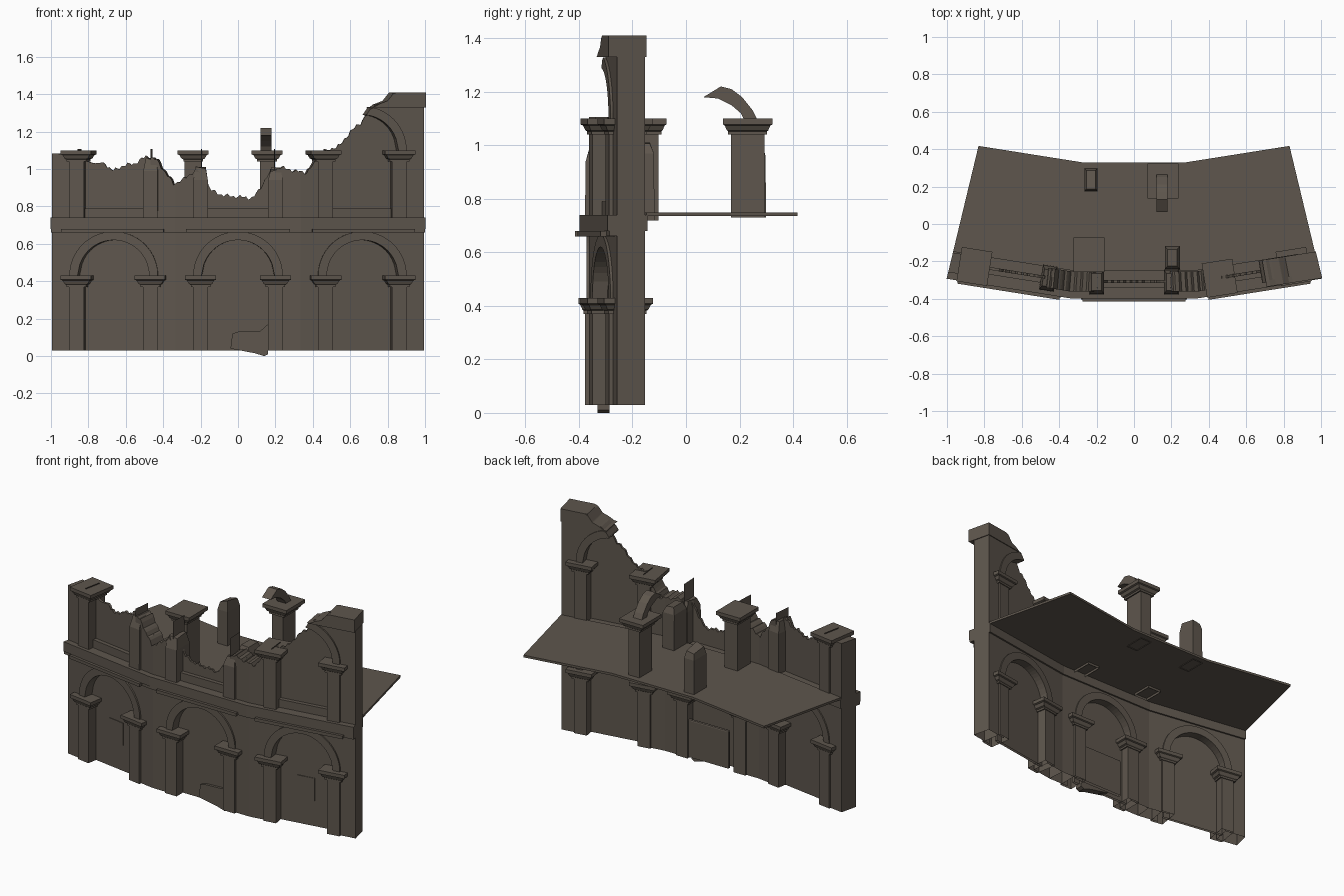
import bpy, bmesh, math, random

if "Cube" in bpy.data.objects:
    bpy.data.objects.remove(bpy.data.objects["Cube"])

random.seed(4)
YC, STEP, HALF = 3.88, math.radians(9), 0.3298   # centre of curvature, bay angle, half bay width
MID = YC + 0.31

stone = bpy.data.materials.new("weathered stone")
stone.diffuse_color = (0.112, 0.093, 0.074, 1)
stone.use_nodes = True
stone.node_tree.nodes["Principled BSDF"].inputs["Base Color"].default_value = stone.diffuse_color


def place(bay, u, y, z):
    """Bay coordinates (centre bay frame) to world, rotated about the arc centre."""
    a, d = STEP * bay, YC - y
    return (u * math.cos(a) + d * math.sin(a), YC - d * math.cos(a) + u * math.sin(a), z)


def build(name, verts, faces):
    me = bpy.data.meshes.new(name)
    me.from_pydata(verts, [], faces)
    bm = bmesh.new()
    bm.from_mesh(me)
    bmesh.ops.recalc_face_normals(bm, faces=bm.faces)
    bm.to_mesh(me)
    bm.free()
    me.materials.append(stone)
    ob = bpy.data.objects.new(name, me)
    bpy.context.collection.objects.link(ob)
    return ob


def band(name, bay, us, bot, top, y0, y1):
    """Upright slab between two height curves, mitred to the bay's radial edges."""
    verts, faces, prev = [], [], False
    for u in us:
        b, t = bot(u), top(u)
        solid = t > b + 0.002
        t = max(t, b)
        n = len(verts)
        for y, z in ((y0, b), (y0, t), (y1, t), (y1, b)):
            verts.append(place(bay, u * (YC - y) / MID, y, z))
        if n and (solid or prev):
            p = n - 4
            for i in range(4):
                j = (i + 1) % 4
                if i == 3 and b < 0.031:      # the ground side stays open
                    continue
                faces.append((p + i, p + j, n + j, n + i))
        if (solid and not prev) or (u == us[-1] and solid):
            faces.append((n, n + 1, n + 2, n + 3))
        prev = solid
    return build(name, verts, faces)


def loft(name, bay, u, y, rings, jitter=0.0):
    """Stack of rectangles (z, width, depth); the top can be broken."""
    verts, faces = [], []
    for k, (z, w, d) in enumerate(rings):
        for sx, sy in ((-1, -1), (1, -1), (1, 1), (-1, 1)):
            dz = random.uniform(-jitter, jitter) if k == len(rings) - 1 else 0
            verts.append(place(bay, u + sx * w / 2, y + sy * d / 2, z + dz))
        if k:
            p, n = 4 * k - 4, 4 * k
            faces += [(p + i, p + (i + 1) % 4, n + (i + 1) % 4, n + i) for i in range(4)]
    e = len(verts)
    faces.append((e - 4, e - 3, e - 2, e - 1))
    return build(name, verts, faces)


def capital(name, bay, u, y, z):
    prof = ((0, .09, .135), (0, .105, .145), (.012, .105, .145), (.016, .125, .155),
            (.034, .145, .17), (.038, .165, .185), (.06, .165, .185))
    loft(name, bay, u, y, [(z + h, w, d) for h, w, d in prof])


def prism(name, pts, axis, a, b):
    """Extrude a side (y, z) or front (x, z) outline."""
    f = (lambda p, s: (s, p[0], p[1])) if axis == 'x' else (lambda p, s: (p[0], s, p[1]))
    n = len(pts)
    verts = [f(p, a) for p in pts] + [f(p, b) for p in pts]
    faces = [tuple(range(n)), tuple(range(n, 2 * n))]
    faces += [(i, (i + 1) % n, n + (i + 1) % n, n + i) for i in range(n)]
    return build(name, verts, faces)


# Ruined skyline of the upper storey, as x, z
SKY = [(-1.1, 1.09), (-.92, 1.08), (-.77, 1.03), (-.72, 1.035), (-.67, .99), (-.61, 1.02), (-.55, 1.03),
       (-.49, 1.07), (-.43, 1.05), (-.39, .99), (-.34, .92), (-.28, .95), (-.22, 1.0), (-.17, .95),
       (-.15, .89), (-.08, .86), (.08, .845), (.12, .9), (.16, .97), (.22, 1.01), (.3, .99), (.36, .98),
       (.42, 1.05), (.48, 1.1), (.55, 1.13), (.6, 1.2), (.66, 1.25), (.7, 1.32), (.73, 1.345),
       (.78, 1.36), (.82, 1.41), (1.1, 1.41)]


def skyline(x):
    for (x0, z0), (x1, z1) in zip(SKY, SKY[1:]):
        if x0 <= x <= x1:
            z = z0 + (z1 - z0) * (x - x0) / (x1 - x0)
            return z + (0.007 * math.sin(x * 190) + 0.005 * math.sin(x * 83) if abs(x) < .7 else 0)


def arc(r, u):
    return math.sqrt(max(r * r - u * u, 0))


def opening(base, spring):
    """Underside of a wall with an arched opening."""
    return lambda u: base if abs(u) > .195 else spring + arc(.195, u)


US = sorted([-HALF + 2 * HALF * i / 60 for i in range(61)] + [s * v for s in (-1, 1) for v in (.1951, .1949)])
RING = [-.235 * math.cos(math.pi * i / 36) for i in range(37)]

for bay, side in ((-1, "left"), (0, "middle"), (1, "right")):
    def sky(u, bay=bay):
        return skyline(place(bay, u, -.31, 0)[0])

    # Lower storey: thick arcade, thin infill, arch moulding
    band(side + "_lower_arcade", bay, US, opening(.03, .43), lambda u: .68, -.362, -.255)
    band(side + "_lower_infill", bay, (-.2, .2), lambda u: .03, lambda u: .66, -.315, -.3)
    band(side + "_lower_arch", bay, RING, lambda u: .43 + arc(.19, u), lambda u: .43 + arc(.236, u), -.372, -.248)

    # Cornice between storeys and floor slab behind it
    ends = (-HALF, HALF)
    band(side + "_cornice", bay, ends, lambda u: .68, lambda u: .74, -.398, -.245)
    band(side + "_cornice_lip", bay, (-.27, .27), lambda u: .66, lambda u: .68, -.415, -.36)
    band(side + "_cornice_base", bay, ends, lambda u: .661, lambda u: .681, -.392, -.255)
    band(side + "_floor", bay, ends, lambda u: .735, lambda u: .749, -.25, .33)

    # Upper storey, broken along the skyline
    band(side + "_upper_arcade", bay, US, opening(.74, 1.1), sky, -.362, -.255)
    band(side + "_upper_infill", bay, US, lambda u: .74, sky, -.315, -.3)
    band(side + "_upper_arch", bay, RING, lambda u: 1.1 + arc(.19, u),
         lambda u: min(1.1 + arc(.236, u), sky(u)), -.372, -.248)
    band(side + "_parapet", bay, (-.165, .165), lambda u: .74, lambda u: .79, -.34, -.3)

    # Pilasters through the wall
    for s in (-1, 1):
        loft("lower_pilaster", bay, s * .2, -.31, [(.03, .08, .135), (.38, .08, .135)])
        capital("lower_capital", bay, s * .2, -.31, .37)
        broken = {(-1, 1): 1.05, (0, -1): 1.0, (0, 1): 1.0}.get((bay, s))
        if broken:
            loft("broken_pilaster", bay, s * .2, -.31,
                 [(.74, .08, .135), (broken - .06, .078, .13), (broken, .055, .09)], .015)
        else:
            loft("upper_pilaster", bay, s * .2, -.31, [(.74, .08, .135), (1.05, .08, .135)])
            capital("upper_capital", bay, s * .2, -.31, 1.04)

    # Small blind panels in the outer arches
    if bay:
        band(side + "_blind_panel", bay, (-.055, .055), lambda u: .19, lambda u: .33, -.319, -.3)

# Surviving top cornice on the tall right end
band("top_cornice", 1, [.04, .06, .09, .13, .16, .18, .25, HALF + .005], lambda u: 1.33,
     lambda u: skyline(place(1, u, -.31, 0)[0]), -.395, -.25)

# Free-standing interior pillars
loft("rear_pillar", 0, .155, .23, [(.73, .075, .125), (1.05, .075, .125)])
capital("rear_pillar_capital", 0, .155, .23, 1.04)
prism("rear_arch_fragment", [(.27, 1.09), (.25, 1.13), (.21, 1.18), (.17, 1.21), (.13, 1.22), (.065, 1.18),
                             (.12, 1.175), (.17, 1.15), (.205, 1.12), (.22, 1.09)], 'x', .12, .18)
loft("rear_stump", 0, -.23, .237, [(.73, .07, .125), (.96, .07, .12), (1.01, .05, .1)], .015)
loft("inner_pillar", 0, -.24, -.165, [(.72, .09, .125), (1.05, .09, .125)])
capital("inner_pillar_capital", 0, -.24, -.165, 1.04)
loft("inner_stump", 0, .205, -.18, [(.72, .08, .125), (.97, .08, .12), (1.02, .05, .09)], .015)

# Fallen stone in the middle arch and the slab behind it
prism("fallen_stone", [(-.04, .04), (-.03, .12), (0, .13), (.12, .135), (.16, .17), (.16, .01),
                       (.14, 0), (.09, .015)], 'y', -.33, -.285)
slab = loft("rear_slab", 0, .05, -.265, [(.035, .33, .02), (.27, .33, .02)])
bev = slab.modifiers.new("soft edges", 'BEVEL')
bev.width, bev.segments = .008, 2
